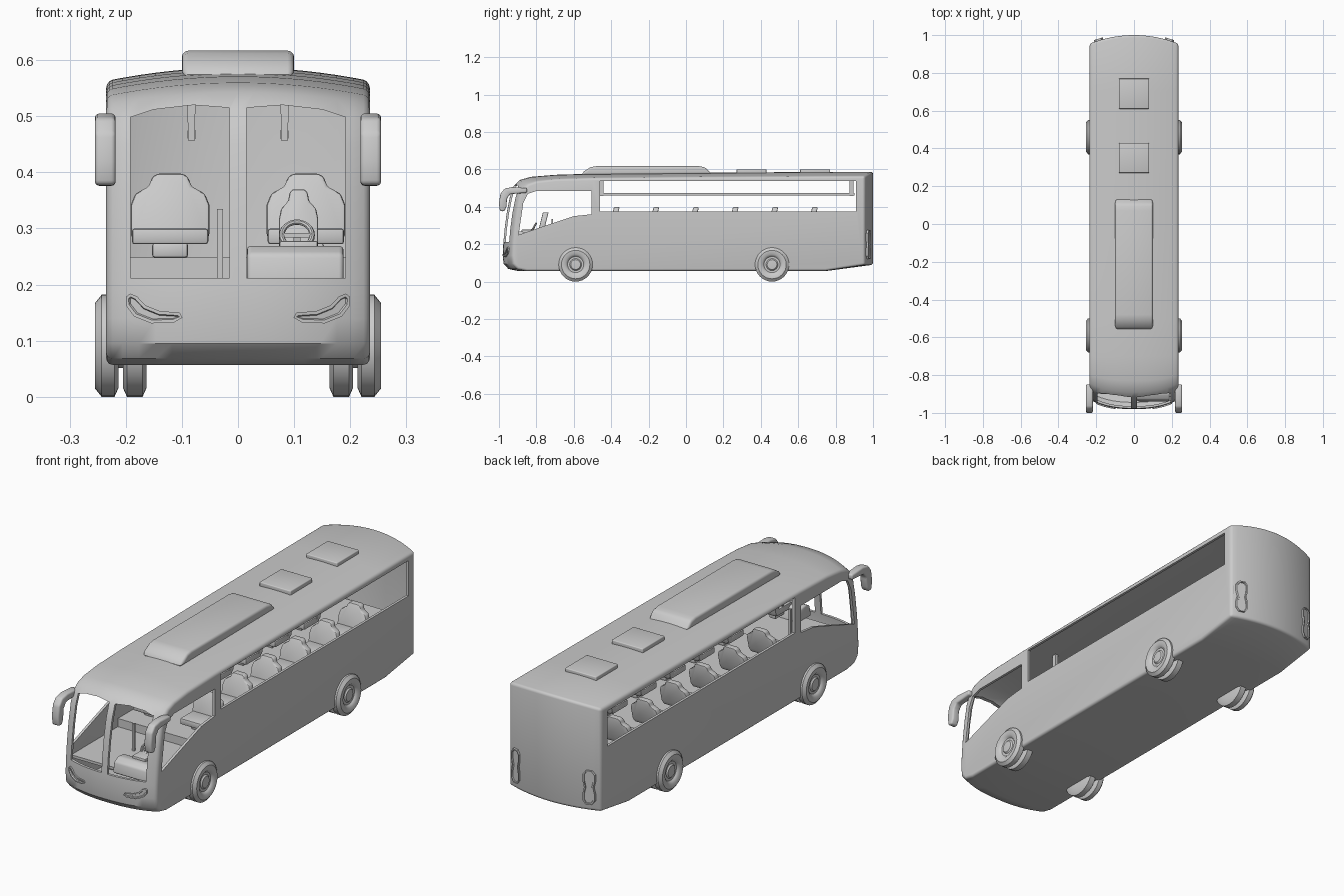
import bpy, bmesh, math
from mathutils import Matrix

if "Cube" in bpy.data.objects:
    bpy.data.objects.remove(bpy.data.objects["Cube"])

HALF = 0.235


def finish(obj, angle=35):
    """Apply modifiers, then smooth with sharp edges kept."""
    bpy.ops.object.select_all(action='DESELECT')
    bpy.context.view_layer.objects.active = obj
    obj.select_set(True)
    bpy.ops.object.convert(target='MESH')
    bpy.ops.object.shade_smooth_by_angle(angle=math.radians(angle))
    return obj


def to_object(name, bm):
    bmesh.ops.recalc_face_normals(bm, faces=bm.faces)
    me = bpy.data.meshes.new(name)
    bm.to_mesh(me)
    bm.free()
    obj = bpy.data.objects.new(name, me)
    bpy.context.collection.objects.link(obj)
    return obj


def add_prism(bm, pts, axis, a, b, warp=None):
    """Extrude a 2D outline along x (pts are y,z), y (x,z) or z (x,y)."""
    def place(p, d):
        co = {'x': (d, p[0], p[1]), 'y': (p[0], d, p[1]), 'z': (p[0], p[1], d)}[axis]
        return warp(*co) if warp else co
    lo = [bm.verts.new(place(p, a)) for p in pts]
    hi = [bm.verts.new(place(p, b)) for p in pts]
    n = len(pts)
    face = bm.faces.new(lo)
    bm.faces.new(hi[::-1])
    for i in range(n):
        bm.faces.new((lo[i], hi[i], hi[(i + 1) % n], lo[(i + 1) % n]))
    return face


def box_pts(a0, a1, b0, b1):
    return [(a0, b0), (a1, b0), (a1, b1), (a0, b1)]


def prism(name, pts, axis, a, b, bevel=0, mirror=False, segments=3):
    bm = bmesh.new()
    add_prism(bm, pts, axis, a, b)
    obj = to_object(name, bm)
    if bevel:
        m = obj.modifiers.new('bevel', 'BEVEL')
        m.width, m.segments, m.limit_method = bevel, segments, 'ANGLE'
    if mirror:
        obj.modifiers.new('mirror', 'MIRROR')
    return finish(obj)


def front_shift(x):
    return 0.05 * (abs(x) / HALF) ** 2.5


def rear_shift(x):
    return -0.045 * (abs(x) / HALF) ** 2


def body_point(x, y, z):
    """Bow the nose and tail in plan and crown the roof."""
    k = min(max((abs(y) - 0.7) / 0.2, 0), 1)
    crown = 0.024 * (x / HALF) ** 2 * min(max((z - 0.45) / 0.1, 0), 1)
    return (x, y + k * (front_shift(x) if y < 0 else rear_shift(x)), z - crown)


# Body shell: side profile swept across the width
profile = [(-0.5, .057), (-0.9, .057), (-0.95, .068), (-0.975, .095), (-0.98, .14), (-0.977, .2),
           (-0.97, .28), (-0.958, .37), (-0.942, .45), (-0.922, .51), (-0.89, .543), (-0.83, .56),
           (-0.7, .571), (-0.5, .577), (0, .582), (0.7, .586), (1, .587), (1, .09), (0.76, .058)]
bm = bmesh.new()
cols = [[bm.verts.new(body_point(HALF * i / 8, y, z)) for y, z in profile] for i in range(-8, 9)]
n = len(profile)
for c, d in zip(cols, cols[1:]):
    for j in range(n):
        bm.faces.new((c[j], d[j], d[(j + 1) % n], c[(j + 1) % n]))
bm.faces.new(cols[0])
bm.faces.new(cols[-1][::-1])
body = to_object('body', bm)
m = body.modifiers.new('bevel', 'BEVEL')
m.width, m.segments, m.limit_method, m.angle_limit = 0.012, 3, 'ANGLE', math.radians(50)
m = body.modifiers.new('shell', 'SOLIDIFY')
m.thickness, m.offset = 0.012, -1

# Window openings: long side window, cab side window, split windscreen
cutters = [
    prism('side_window_cutter', box_pts(-0.46, 0.91, .375, .538), 'x', 0.2, 0.3, mirror=True),
    prism('cab_window_cutter', [(-0.895, .25), (-0.75, .3), (-0.6, .35), (-0.505, .36), (-0.505, .485),
                                (-0.8, .485), (-0.845, .47), (-0.87, .42)], 'x', 0.2, 0.3, mirror=True),
    prism('windscreen_cutter', [(.015, .212), (.192, .212), (.192, .498), (.15, .512), (.08, .52), (.015, .515)],
          'y', -1.1, -0.86, mirror=True)]
for c in cutters:
    c.hide_render = True
    m = body.modifiers.new('cut', 'BOOLEAN')
    m.operation, m.object, m.solver = 'DIFFERENCE', c, 'EXACT'
finish(body)
for c in cutters:
    bpy.data.objects.remove(c)

# Roof air conditioner and hatches
prism('roof_unit', [(-0.56, .57), (-0.545, .59), (-0.51, .612), (-0.48, .617), (0.07, .617),
                    (0.105, .61), (0.135, .575)], 'x', -0.1, 0.1, bevel=0.012)
for y in (0.35, 0.69):
    prism('roof_hatch', box_pts(-0.08, 0.08, y - 0.08, y + 0.08), 'z', 0.575, 0.6, bevel=0.004)

# Twin wheels with dished hubs
tyre = [(.163, .045), (.163, .075), (.17, .091), (.198, .091), (.205, .075), (.205, .04), (.213, .04),
        (.213, .075), (.22, .091), (.243, .091), (.255, .076), (.254, .055), (.247, .047), (.243, .043),
        (.243, .032), (.249, .026), (.25, .012)]
for place, y in (('front', -0.59), ('rear', 0.46)):
    bm = bmesh.new()
    seg = 32
    rings = [[bm.verts.new((x, y + r * math.cos(2 * math.pi * i / seg), .091 + r * math.sin(2 * math.pi * i / seg)))
              for i in range(seg)] for x, r in tyre]
    for a, b in zip(rings, rings[1:]):
        for i in range(seg):
            bm.faces.new((a[i], a[(i + 1) % seg], b[(i + 1) % seg], b[i]))
    bm.faces.new(rings[0])
    bm.faces.new(rings[-1])
    wheel = to_object(place + '_wheels', bm)
    wheel.modifiers.new('mirror', 'MIRROR')
    finish(wheel, 40)

# Hooked door mirrors
prism('wing_mirrors', [(-0.85, .5), (-0.93, .505), (-0.97, .497), (-0.992, .47), (-1, .42), (-0.995, .378),
                       (-0.972, .375), (-0.96, .4), (-0.957, .445), (-0.94, .468), (-0.85, .475)],
      'x', .218, .255, bevel=0.008, mirror=True)


# Lamps hug the curved nose and tail, with a recessed lens
def lamp(name, pts, y, out, shift):
    bm = bmesh.new()
    face = add_prism(bm, pts, 'y', y + out, y - out, lambda x, yy, z: (x, yy + shift(x), z))
    bmesh.ops.recalc_face_normals(bm, faces=bm.faces)
    bmesh.ops.inset_region(bm, faces=[face], thickness=0.006, depth=0)
    bmesh.ops.inset_region(bm, faces=[face], thickness=0.002, depth=-0.005)
    obj = to_object(name, bm)
    obj.modifiers.new('mirror', 'MIRROR')
    finish(obj)


lamp('headlights', [(.192, .184), (.2, .178), (.2, .163), (.185, .143), (.155, .131), (.115, .132), (.099, .141),
                    (.104, .15), (.14, .153), (.165, .163), (.18, .179)], -0.978, -0.008, front_shift)
lamp('tail_lights', [(.175, .275), (.2, .275), (.213, .258), (.213, .225), (.207, .198), (.213, .17), (.213, .138),
                     (.2, .12), (.175, .12), (.163, .138), (.163, .17), (.169, .198), (.163, .225), (.163, .258)],
     1.0, 0.01, rear_shift)

# Cabin floors and dashboard
prism('passenger_floor', box_pts(-0.56, 0.96, .205, .248), 'x', -0.222, 0.222)
prism('cab_floor', box_pts(-0.9, -0.55, .198, .21), 'x', -0.222, 0.222)
prism('dashboard', [(-0.94, .205), (-0.93, .255), (-0.9, .27), (-0.86, .265), (-0.84, .205)],
      'x', 0.016, 0.188, bevel=0.008)


# Seats: headrest-shaped leaning back, cushion and pedestal
def seat(name, cx, cy, base, s, h):
    bm = bmesh.new()
    half = [(.06, .0), (.07, .015), (.07, .07), (.062, .09), (.038, .103), (.032, .12), (.022, .126)]
    outline = [(x * s, z * h) for x, z in half] + [(-x * s, z * h) for x, z in half[::-1]]
    add_prism(bm, outline, 'y', -0.015, 0.015, lambda x, y, z: (x, y + (z - .126 * h) * 0.25, z))
    add_prism(bm, box_pts(-.068 * s, .068 * s, -0.13, -0.02), 'z', 0.0, 0.028)
    add_prism(bm, box_pts(-.032 * s, .032 * s, -0.1, -0.035), 'z', -0.024, 0.002)
    bmesh.ops.transform(bm, matrix=Matrix.Translation((cx, cy, base)), verts=bm.verts)
    obj = to_object(name, bm)
    m = obj.modifiers.new('bevel', 'BEVEL')
    m.width, m.segments, m.limit_method = 0.005, 2, 'ANGLE'
    finish(obj)


for row in range(6):
    for side in (-1, 1):
        seat('passenger_seat', side * 0.121, -0.37 + row * 0.212, 0.272, 1, 1)
seat('driver_seat', 0.108, -0.75, 0.25, 0.5, 0.95)

# Overhead rails with end hangers
prism('overhead_rails', box_pts(-0.455, 0.9, .46, .475), 'x', .075, .09, mirror=True)
for y in (-0.45, 0.885):
    prism('rail_hangers', [(.077, .457), (.089, .457), (.091, .572), (.075, .572)], 'y', y - .01, y + .01, mirror=True)

# Steering wheel, its column and the entrance pole
bpy.ops.mesh.primitive_torus_add(location=(.105, -0.815, .288), rotation=(math.radians(60), 0, 0),
                                 major_radius=0.027, minor_radius=0.005, major_segments=24, minor_segments=8)
bpy.context.object.name = 'steering_wheel'
finish(bpy.context.object)
prism('steering_spoke', box_pts(.08, .13, .284, .292), 'y', -0.819, -0.811)
prism('steering_column', [(-0.87, .24), (-0.81, .283), (-0.806, .29), (-0.87, .262)], 'x', .099, .111)
prism('entrance_pole', box_pts(-0.037, -0.027, -0.72, -0.71), 'z', .205, .335)
